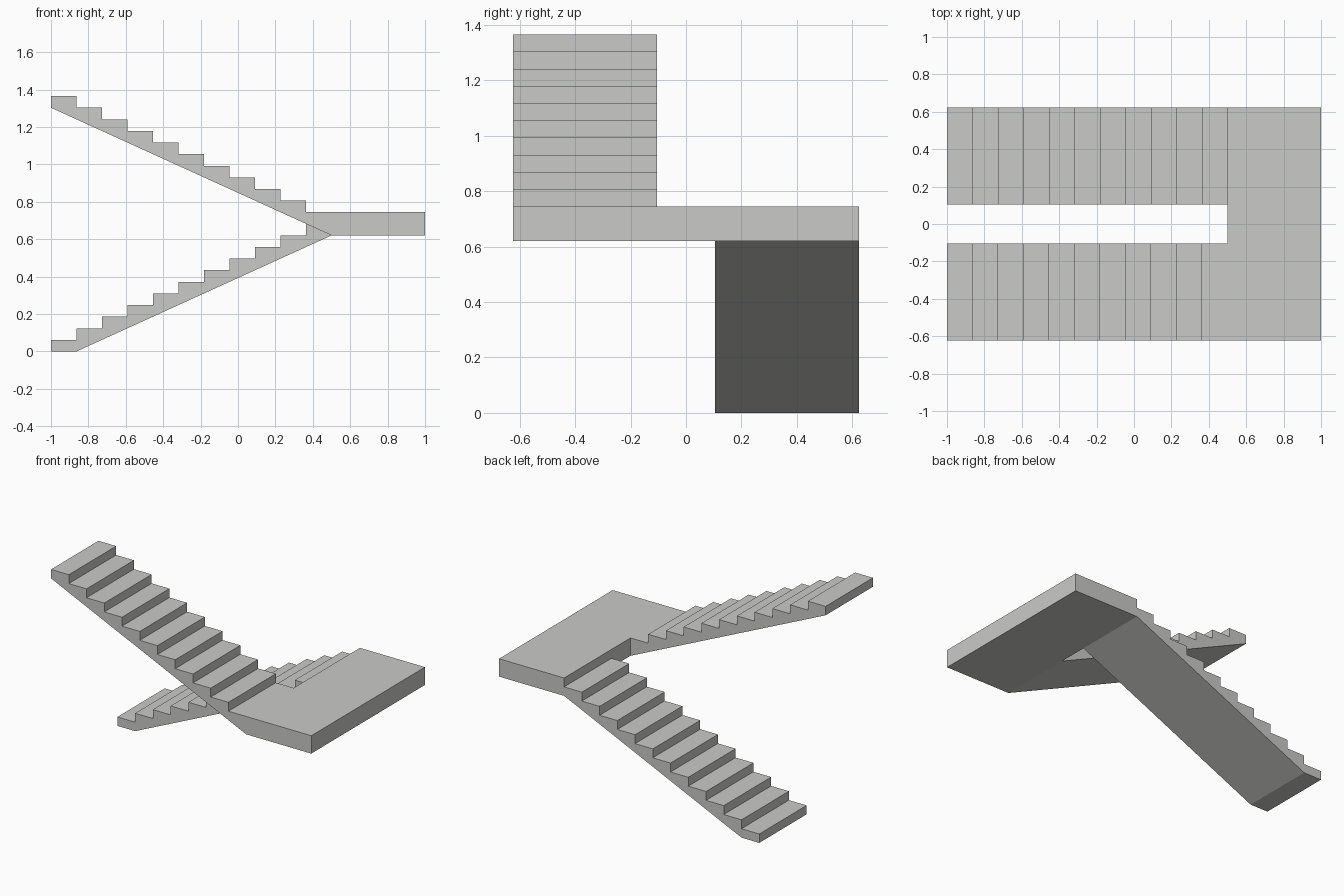
import bpy
import bmesh

if "Cube" in bpy.data.objects:
    bpy.data.objects.remove(bpy.data.objects["Cube"])

# Overall dimensions
N_LOW, N_UP = 11, 10
RUN = 1.5 / 11
RISE = 0.06205
X0, X_LAND, X1 = -1.0, 0.5, 1.0
Y_OUT, Y_IN = 0.624, 0.104
Z_LAND = 12 * RISE
Z_UNDER = 10 * RISE

concrete = bpy.data.materials.new("light grey concrete")
concrete.diffuse_color = (0.59, 0.59, 0.575, 1)
concrete.use_nodes = True
concrete.node_tree.nodes["Principled BSDF"].inputs["Base Color"].default_value = concrete.diffuse_color


def extrude_profile(name, profile, y0, y1):
    """Extrude an x-z outline from y0 to y1."""
    bm = bmesh.new()
    face = bm.faces.new([bm.verts.new((x, y0, z)) for x, z in profile])
    ext = bmesh.ops.extrude_face_region(bm, geom=[face])
    moved = [v for v in ext["geom"] if isinstance(v, bmesh.types.BMVert)]
    bmesh.ops.translate(bm, verts=moved, vec=(0, y1 - y0, 0))
    bmesh.ops.recalc_face_normals(bm, faces=bm.faces)
    mesh = bpy.data.meshes.new(name)
    bm.to_mesh(mesh)
    bm.free()
    mesh.materials.append(concrete)
    obj = bpy.data.objects.new(name, mesh)
    bpy.context.collection.objects.link(obj)
    return obj


# Lower flight: rises toward +x along the back
low = [(X0, 0)]
for i in range(N_LOW):
    z = (i + 1) * RISE
    low += [(X0 + i * RUN, z), (X0 + (i + 1) * RUN, z)]
low += [(X_LAND, Z_UNDER), (X0 + RUN, 0)]
extrude_profile("lower_flight", low, Y_IN, Y_OUT)

# Upper flight: rises toward -x along the front
up = [(X_LAND, Z_UNDER), (X_LAND, Z_LAND)]
x_start = X_LAND - RUN
up.append((x_start, Z_LAND))
for i in range(N_UP):
    z = Z_LAND + (i + 1) * RISE
    up += [(x_start - i * RUN, z), (x_start - (i + 1) * RUN, z)]
up.append((X0, Z_LAND + (N_UP - 1) * RISE))
extrude_profile("upper_flight", up, -Y_OUT, -Y_IN)

# Landing slab joining both flights
extrude_profile("landing", [(X_LAND, Z_UNDER), (X1, Z_UNDER), (X1, Z_LAND), (X_LAND, Z_LAND)],
                -Y_OUT, Y_OUT)
